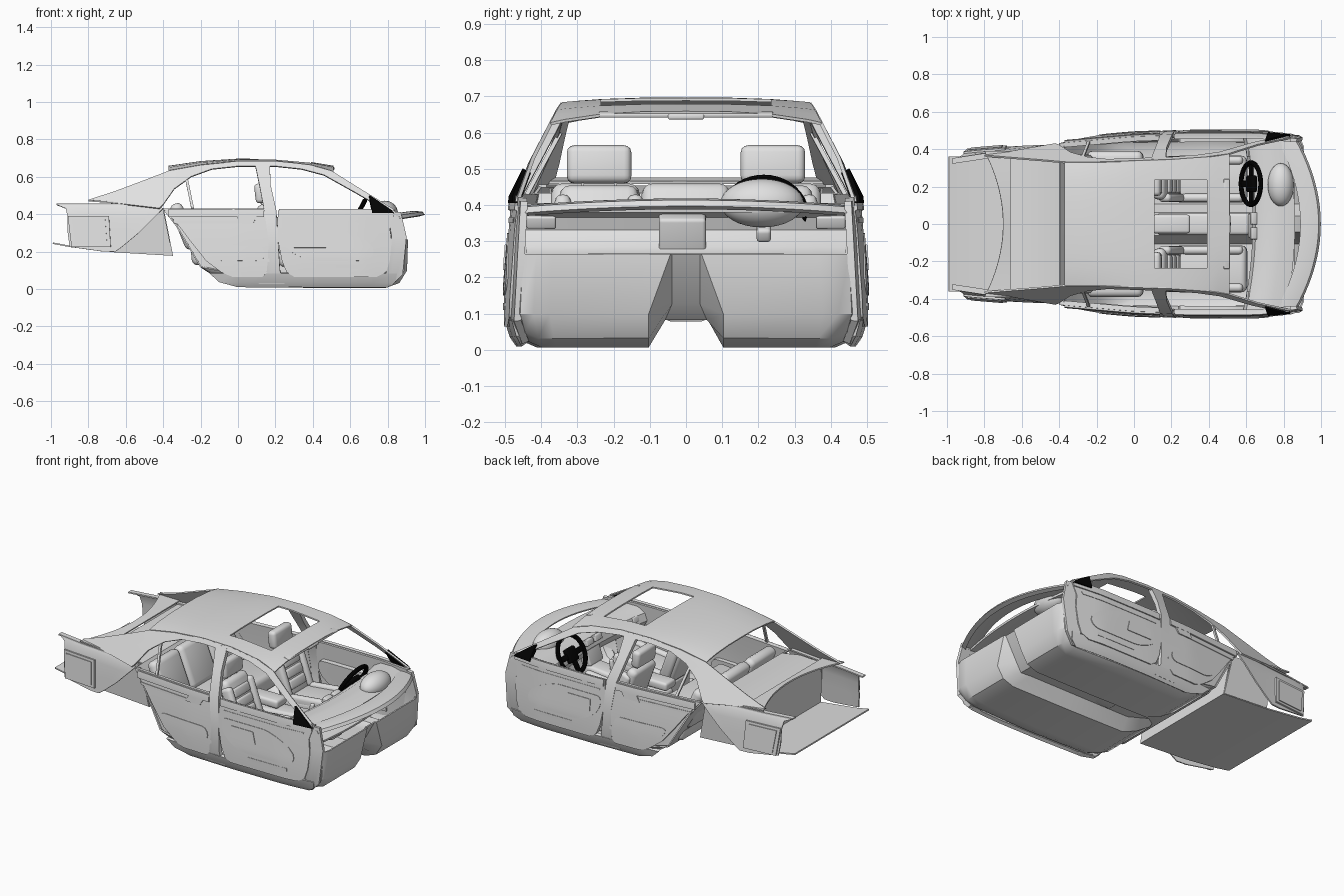
import bpy, bmesh, math
from mathutils import Vector

if "Cube" in bpy.data.objects:
    bpy.data.objects.remove(bpy.data.objects["Cube"], do_unlink=True)


def material(name, rgb):
    m = bpy.data.materials.new(name)
    m.use_nodes = True
    m.diffuse_color = (*rgb, 1)
    m.node_tree.nodes["Principled BSDF"].inputs["Base Color"].default_value = (*rgb, 1)
    return m


GREY = material("light_grey", (0.75, 0.75, 0.75))
BLACK = material("black", (0.001, 0.001, 0.001))
parts = []


def interp(table, t):
    for (a, p), (b, q) in zip(table, table[1:]):
        if t <= b:
            return p + (q - p) * max(0, (t - a) / (b - a))
    return table[-1][1]


WIDTH = [(-1, .36), (-.9, .385), (-.66, .405), (-.4, .435), (0, .47), (.3, .48), (.65, .48), (.9, .455)]


def side_y(x, z):
    """Half width of the body: leans in above the beltline, bulges below it, tucks under at the sill."""
    w = interp(WIDTH, x)
    if z > .42:
        return w - (z - .42) * .52
    return w + .02 * min(1, (.42 - z) / .25) - max(0, .06 - z) * .7


def finish(name, bm, mat, thick=0, mirror=False, subsurf=0):
    me = bpy.data.meshes.new(name)
    bm.to_mesh(me)
    bm.free()
    me.materials.append(mat)
    ob = bpy.data.objects.new(name, me)
    bpy.context.scene.collection.objects.link(ob)
    if subsurf:
        ob.modifiers.new("smooth", 'SUBSURF').levels = subsurf
    if thick:
        m = ob.modifiers.new("thickness", 'SOLIDIFY')
        m.thickness, m.offset = thick, 0
    if mirror:
        ob.modifiers.new("mirror", 'MIRROR').use_axis = (False, True, False)
    parts.append(ob)
    return ob


def loft(name, rows, mat=GREY, thick=.008, mirror=False, subsurf=0, hole=None):
    """Skin rows of points; hole(centre) drops faces."""
    bm = bmesh.new()
    vs = [[bm.verts.new(p) for p in r] for r in rows]
    for a, b in zip(vs, vs[1:]):
        for i in range(len(a) - 1):
            q = (a[i], a[i + 1], b[i + 1], b[i])
            if not (hole and hole(sum((v.co for v in q), Vector()) / 4)):
                bm.faces.new(q)
    return finish(name, bm, mat, thick, mirror, subsurf)


def side_panel(name, rows, off=0, thick=.01, n=8, mat=GREY, subsurf=0):
    """Panel on both body sides from rows of (z, x start, x end)."""
    grid = []
    for z, a, b in rows:
        xs = [a + (b - a) * i / n for i in range(n + 1)]
        grid.append([(x, side_y(x, z) + off, z) for x in xs])
    return loft(name, grid, mat, thick, True, subsurf)


def box(name, loc, size, tilt=0, bevel=.01, mat=GREY):
    """Rounded box, tilted about the y axis."""
    bm = bmesh.new()
    bmesh.ops.create_cube(bm, size=1)
    bmesh.ops.scale(bm, vec=size, verts=bm.verts)
    if bevel:
        bmesh.ops.bevel(bm, geom=bm.edges[:], offset=bevel, segments=3, profile=.5, affect='EDGES')
    ob = finish(name, bm, mat)
    ob.location, ob.rotation_euler = loc, (0, math.radians(tilt), 0)
    return ob


# Roof with sunroof opening, meeting the side rails
RAIL = [(-.8, .475), (-.66, .52), (-.5, .58), (-.37, .63), (-.2, .66), (0, .68),
        (.2, .68), (.38, .662), (.5, .63), (.66, .53), (.84, .42)]
CROWN = [(-.37, .655), (-.2, .68), (0, .693), (.2, .691), (.39, .675), (.51, .655)]
roof = []
for x in (-.37, -.28, -.2, -.1, 0, .11, .2, .3, .39, .45, .51):
    zr, zc = interp(RAIL, x), interp(CROWN, x)
    e = side_y(x, zr)
    ys = [-e, -.9 * e, -.235, -.12, 0, .12, .235, .9 * e, e]
    roof.append([(x, y, zr + (zc - zr) * (1 - abs(y / e) ** 3)) for y in ys])
loft("roof", roof, hole=lambda c: .11 < c.x < .39 and abs(c.y) < .235)
box("windscreen_header", (.495, 0, .65), (.035, .48, .012), 12, .004)
box("interior_mirror", (.5, 0, .644), (.03, .1, .016), 0, .005)

# Side rails: rear pillar, cant rail and windscreen pillar in one band
LOWER = [(-.42, .43), (-.4, .45), (-.34, .535), (-.25, .6), (-.14, .64), (0, .655),
         (.2, .655), (.34, .64), (.46, .608), (.63, .513), (.79, .42)]
rails = []
for (a, b), (c, d) in zip(RAIL, LOWER):
    mix = [(a + (c - a) * t / 3, b + (d - b) * t / 3) for t in range(4)]
    rails.append([(x, side_y(x, z), z) for x, z in mix])
loft("side_rails", rails, thick=.01, mirror=True)
side_panel("centre_pillars", [(.03, .11, .25), (.1, .155, .225), (.25, .165, .215), (.42, .14, .205),
                              (.55, .115, .175), (.67, .09, .17)], -.008, .025, 3)
side_panel("quarter_window_bars", [(.43, -.25, -.235), (.6, -.285, -.27)], -.005, .012, 1)
side_panel("front_posts", [(.02, .74, .82), (.08, .79, .88), (.28, .82, .9), (.41, .8, .87)], -.012, .02, 3)
side_panel("sills", [(.015, 0, .8), (.04, -.1, .84), (.085, -.15, .85)], -.008, .02, 8)
side_panel("rear_arch_panels", [(.02, 0, .03), (.055, -.1, -.03), (.12, -.2, -.13), (.34, -.33, -.29),
                                (.43, -.4, -.37)], -.02, .008, 2)

# Doors, with inner trim
side_panel("front_doors", [(.065, .3, .74), (.09, .26, .79), (.15, .235, .81), (.25, .215, .82),
                           (.33, .21, .81), (.42, .215, .84)], -.01, .025, 10)
side_panel("rear_doors", [(.065, -.03, .13), (.09, -.09, .16), (.15, -.17, .17), (.25, -.25, .165),
                          (.33, -.31, .155), (.43, -.4, .14)], -.01, .025, 10)
for label, a, b in (("front", .22, .83), ("rear", -.37, .14)):
    side_panel(label + "_door_belt_trims", [(.385, a, b), (.405, a, b), (.425, a, b)], 0, .018)
    side_panel(label + "_door_lower_ribs", [(.35, a + .03, b - .06), (.365, a + .02, b - .05)], -.002, .014)
side_panel("front_door_armrests", [(.15, .4, .68), (.17, .32, .72), (.22, .25, .73), (.28, .23, .66),
                                   (.32, .24, .54)], -.022, .056, 8, subsurf=1)
side_panel("front_door_handles", [(.22, .3, .47), (.29, .3, .45)], 0, .02, 3)
side_panel("rear_door_armrests", [(.15, -.12, .13), (.18, -.18, .15), (.23, -.2, .13)], -.02, .052, 6, subsurf=1)
side_panel("rear_door_handles", [(.35, -.02, .08), (.385, 0, .1)], -.002, .02, 3)
side_panel("door_pockets", [(.11, .42, .68), (.13, .42, .68)], -.015, .04, 3)
side_panel("door_mirror_mounts", [(.405, .715, .835), (.42, .715, .82), (.495, .7, .705)], .004, .026, 3, BLACK)

# Floor pan with centre tunnel, sloped rear bulkhead and front bulkhead
PAN = [(-.4, .43), (-.33, .34), (-.2, .12), (-.1, .055), (0, .015), (.4, .01), (.79, .01),
       (.86, .035), (.9, .1), (.905, .265)]
TUNNEL = [(-.4, .43), (-.33, .34), (-.2, .15), (-.1, .12), (0, .09), (.4, .09), (.7, .09),
          (.77, .085), (.82, .13), (.895, .265)]
pan = []
for (x, z), (tx, tz) in zip(PAN, TUNNEL):
    w = side_y(x, z) - .005
    foot = .105 - .06 * max(0, z - .1) / .165 if x > .8 else .105
    half = [(tx, foot - .045 if x < .9 else .04, tz), (x, foot, z), (x, .4 * w / .5, z), (x, w - .05, z),
            (x - (.015 if x > .8 else 0), w - .015, z + (.015 if z < .1 else 0)),
            (x - (.05 if x > .8 else 0), w, z + (.045 if z < .1 else 0))]
    pan.append([(a, -y, c) for a, y, c in reversed(half)] + half)
loft("floor_pan", pan)

# Boot: floor, walls and parcel shelf
BOOT = [(-.99, .245), (-.9, .228), (-.66, .2), (-.35, .18), (-.4, .43), (-.52, .45), (-.66, .445), (-.66, .2)]
loft("boot_box", [[(x, y, z) for y in (-.36, -.18, 0, .18, .36)] for x, z in BOOT])
loft("boot_side_walls", [[(-.66, .36, .2), (-.66, .375, .445)], [(-.35, .36, .18), (-.4, .375, .43)]],
     mirror=True)
ys = [i * .039 for i in range(-10, 11)]
loft("rear_deck_edge", [[(-.66, y, .462) for y in ys],
                        [(-.7 - .1 * (y / .39) ** 2, y, .472) for y in ys]])
side_panel("rear_wings", [(.2, -.72, -.655), (.225, -.9, -.62), (.3, -.91, -.53), (.38, -.91, -.45),
                          (.43, -.92, -.4), (.45, -.97, -.44)], -.012, .008)
side_panel("rear_wing_frames", [(.225, -.89, -.68), (.39, -.91, -.69)], -.004, .012, 3)
side_panel("rear_wing_insets", [(.24, -.87, -.7), (.375, -.89, -.71)], .002, .01, 3)
loft("wing_tops", [[(x, side_y(x, .45) - d, .452) for d in (0, .03)] for x in (-.97, -.8, -.66, -.44)],
     mirror=True)

# Cowl under the windscreen
ys = [i * .046 for i in range(-10, 11)]
loft("cowl", [[(c - .13 * (y / .46) ** 2, y, z - .02 * (y / .46) ** 2) for y in ys]
              for c, z in ((.89, .408), (.94, .414), (.985, .41), (.995, .398), (.97, .392))])

# Dashboard, instrument hood, centre stack and console
DASH = [(.86, .385), (.78, .4), (.7, .395), (.655, .37), (.64, .33), (.67, .28), (.72, .25), (.8, .24)]
loft("dashboard", [[(x - .05 * abs(y / .46) ** 2, y, z) for y in ys] for x, z in DASH], thick=.012)
bm = bmesh.new()
bmesh.ops.create_uvsphere(bm, u_segments=32, v_segments=16, radius=1)
bmesh.ops.scale(bm, vec=(.07, .115, .067), verts=bm.verts)
finish("instrument_hood", bm, GREY).location = (.785, .21, .405)
box("centre_stack", (.66, -.01, .3), (.06, .13, .15), 20)
box("centre_console", (.4, 0, .16), (.55, .12, .12), -5, .02)
box("console_armrest", (.2, 0, .24), (.2, .1, .05), 0, .015)
box("gear_lever", (.5, 0, .25), (.025, .025, .08), 10, .008)
for y in (-.05, .03):
    box("centre_vent", (.64, y, .372), (.03, .065, .035), 20, .005)
for y in (-.4, .4):
    box("side_vent", (.62, y, .355), (.03, .08, .035), 20, .005)
for y in (.17, .24):
    box("pedal", (.78, y, .12), (.012, .035, .06), -25, .004)

# Steering wheel
bpy.ops.mesh.primitive_torus_add(major_radius=.112, minor_radius=.013, major_segments=40, minor_segments=10,
                                 location=(.625, .215, .372), rotation=(0, math.radians(118), 0))
wheel = bpy.context.object
wheel.name = "steering_wheel_rim"
wheel.data.materials.append(BLACK)
parts.append(wheel)
box("steering_wheel_hub", (.628, .215, .368), (.03, .09, .085), 28, .012, BLACK)
box("steering_wheel_spokes", (.626, .215, .37), (.014, .21, .032), 28, .004, BLACK)
box("steering_wheel_lower_spoke", (.6, .215, .325), (.014, .035, .1), 28, .004, BLACK)
box("steering_column", (.69, .215, .34), (.12, .04, .04), 28)

# Front seats
for s in (1, -1):
    y = s * .24
    box("seat_cushion", (.41, y, .18), (.39, .25, .09), -6, .03)
    box("seat_base", (.36, y, .09), (.3, .2, .14), 0, .01)
    box("seat_backrest", (.175, y, .315), (.07, .22, .29), -20, .03)
    for d in (-.1, .1):
        box("cushion_bolster", (.42, y + d, .205), (.33, .045, .08), -6, .02)
        box("backrest_bolster", (.2, y + d, .31), (.07, .045, .24), -20, .02)
    for z in (.26, .32, .38):
        box("backrest_pad", (.25 - (z - .2) * .36, y, z), (.03, .15, .055), -20, .012)
    for d in (-.045, .045):
        box("headrest_post", (.125, y + d, .46), (.008, .008, .06), -8, 0)
    box("headrest", (.118, y, .512), (.055, .178, .105), -6, .02)

# Rear bench
box("rear_bench_cushion", (-.1, 0, .19), (.3, .78, .1), -6, .03)
for y in (-.25, 0, .25):
    box("rear_backrest", (-.29, y, .335), (.07, .245, .26), -22, .03)

# Bake modifiers, orient faces and smooth all but sharp edges
bpy.ops.object.select_all(action='DESELECT')
for ob in parts:
    ob.select_set(True)
bpy.context.view_layer.objects.active = parts[0]
bpy.ops.object.convert(target='MESH')
for ob in parts:
    bm = bmesh.new()
    bm.from_mesh(ob.data)
    bmesh.ops.recalc_face_normals(bm, faces=bm.faces)
    bm.to_mesh(ob.data)
    bm.free()
bpy.ops.object.shade_smooth_by_angle(angle=math.radians(35))
